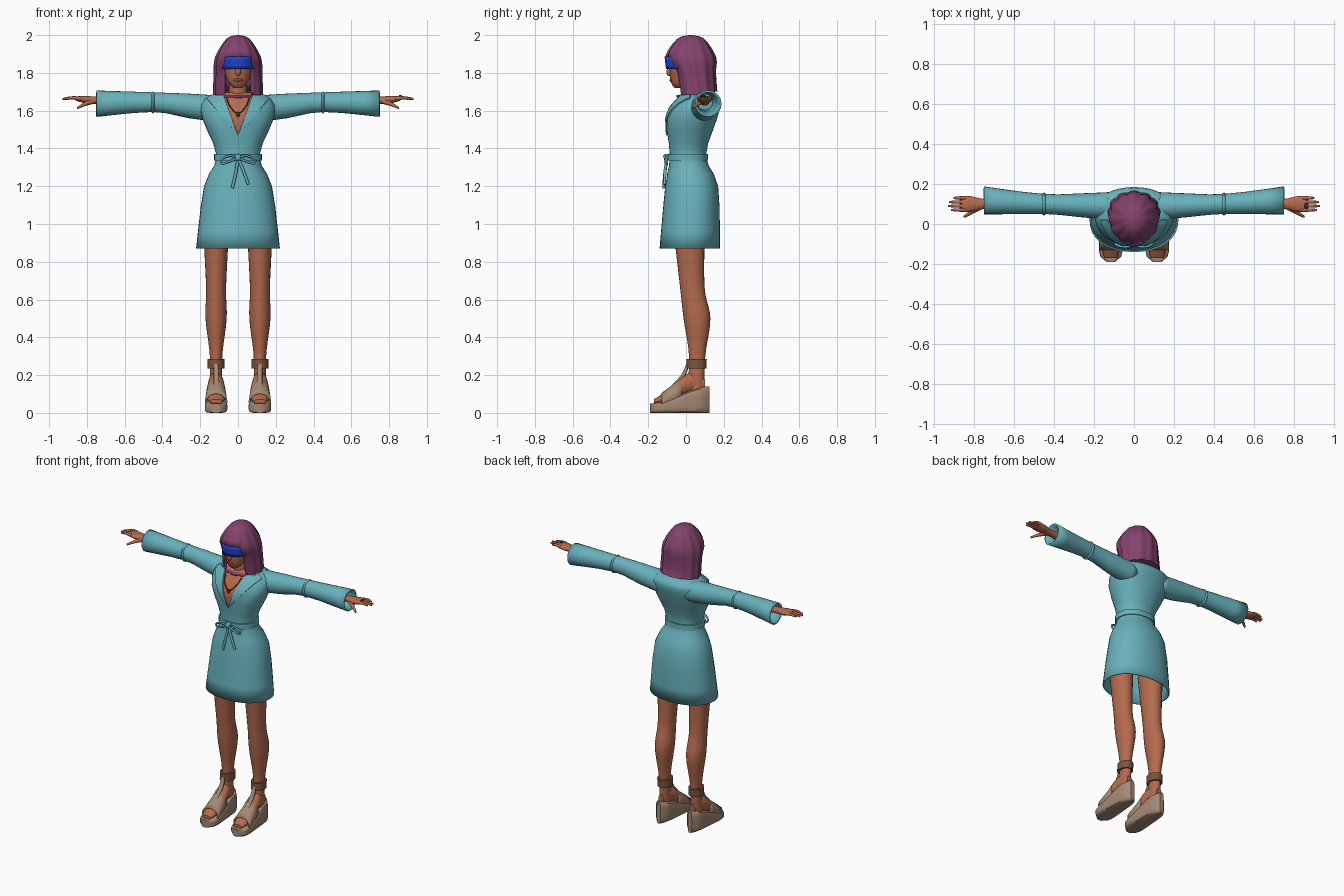
import bpy, bmesh
from math import cos, sin, pi, radians
from mathutils import Matrix

if "Cube" in bpy.data.objects:
    bpy.data.objects.remove(bpy.data.objects["Cube"])


def material(name, *rgb):
    mat = bpy.data.materials.new(name)
    mat.use_nodes = True
    mat.diffuse_color = (*rgb, 1)
    shader = mat.node_tree.nodes["Principled BSDF"]
    shader.inputs["Base Color"].default_value = (*rgb, 1)
    return mat


TEAL = material("teal cloth", .14, .44, .5)
SKIN = material("warm skin", .46, .145, .075)
PLUM = material("plum hair", .23, .055, .155)
TAUPE = material("taupe leather", .37, .25, .175)
BROWN = material("brown strap", .19, .09, .05)
BLUE = material("blue visor", .015, .06, .62)
CYAN = material("cyan light", .05, .45, .5)
LIP = material("lip brown", .26, .06, .04)
DARK = material("dark metal", .04, .025, .02)


def add_object(name, data, mat, both=False):
    ob = bpy.data.objects.new(name, data)
    bpy.context.collection.objects.link(ob)
    data.materials.append(mat)
    if both:
        ob.modifiers.new("mirror", 'MIRROR')
    return ob


def shade(bm, mesh):
    bmesh.ops.recalc_face_normals(bm, faces=bm.faces)
    bm.to_mesh(mesh)
    bm.free()
    mesh.shade_smooth()
    mesh.set_sharp_from_angle(angle=radians(45))


def thicken(ob, depth):
    solid = ob.modifiers.new("thickness", 'SOLIDIFY')
    solid.thickness = depth
    solid.offset = -1


def smooth_rings(keys, steps):
    """Run a smooth curve through the key rings."""
    result = []
    last = len(keys) - 1
    for i in range(last):
        around = (keys[max(i - 1, 0)], keys[i], keys[i + 1], keys[min(i + 2, last)])
        for s in range(steps):
            t = s / steps
            result.append([b + t * (c - a + t * (2 * a - 5 * b + 4 * c - d
                           + t * (3 * b - 3 * c + d - a))) / 2
                           if i + 1 < last or i else b + t * (c - b)
                           for a, b, c, d in zip(*around)])
            if len(keys) > 2:
                result[-1] = [b + t / 2 * (c - a + t * (2 * a - 5 * b + 4 * c - d
                              + t * (3 * b - 3 * c + d - a))) for a, b, c, d in zip(*around)]
    return result + [list(keys[-1])]


def loft(name, keys, mat, axis='z', mid=0, sides=24, power=2, steps=3, caps=True,
         both=False, ripple=0, keep=None):
    """Each key is (place on axis, second centre, first radius, second radius)."""
    bm = bmesh.new()
    rows = []
    for place, centre, wide, deep in smooth_rings(keys, steps):
        row = []
        for i in range(sides):
            turn = 2 * pi * i / sides
            c, s = cos(turn), sin(turn)
            size = (abs(c) ** power + abs(s) ** power) ** (-1 / power)
            size *= 1 + ripple * (abs(cos(6 * turn)) - .5)
            u, v = mid + wide * size * c, centre + deep * size * s
            spot = {'x': (place, u, v), 'y': (u, place, v), 'z': (u, v, place)}[axis]
            row.append(bm.verts.new(spot))
        rows.append(row)
    for low, high in zip(rows, rows[1:]):
        for i in range(sides):
            bm.faces.new((low[i - 1], low[i], high[i], high[i - 1]))
    if caps:
        bm.faces.new(rows[0])
        bm.faces.new(rows[-1])
    if keep:
        dropped = [f for f in bm.faces if not keep(f.calc_center_median())]
        bmesh.ops.delete(bm, geom=dropped, context='FACES')
    mesh = bpy.data.meshes.new(name)
    shade(bm, mesh)
    return add_object(name, mesh, mat, both)


def ball(name, place, radii, mat, both=False):
    bm = bmesh.new()
    bmesh.ops.create_uvsphere(bm, u_segments=16, v_segments=10, radius=1,
                              matrix=Matrix.LocRotScale(place, None, radii))
    mesh = bpy.data.meshes.new(name)
    shade(bm, mesh)
    return add_object(name, mesh, mat, both)


def cord(name, points, depth, mat, tip=1, both=False):
    """A round cord along the points, tapering to the tip."""
    curve = bpy.data.curves.new(name, 'CURVE')
    curve.dimensions = '3D'
    curve.bevel_depth = depth
    curve.bevel_resolution = 2
    curve.resolution_u = 6
    curve.use_fill_caps = True
    spline = curve.splines.new('BEZIER')
    spline.bezier_points.add(len(points) - 1)
    for i, (knot, place) in enumerate(zip(spline.bezier_points, points)):
        knot.co = place
        knot.handle_left_type = knot.handle_right_type = 'AUTO'
        knot.radius = 1 + (tip - 1) * i / (len(points) - 1)
    return add_object(name, curve, mat, both)


# Robe body, open at the hem
robe = loft("robe_body", [(.87, .02, .222, .16), (1.2, .03, .18, .14), (1.36, .01, .113, .095),
                          (1.56, .03, .19, .135), (1.66, .065, .18, .115),
                          (1.7, .04, .06, .05)], TEAL, sides=32, power=2.2, caps=False)
robe.data.materials.append(SKIN)

# Cut the neckline and raise the lapels
NECK_LOW, NECK_SLOPE, LAPEL_SLOPE = 1.47, .36, .85
bm = bmesh.new()
bm.from_mesh(robe.data)
for slope in (NECK_SLOPE, LAPEL_SLOPE):
    for side in (-slope, slope):
        front = [f for f in bm.faces if f.calc_center_median().z > 1.4
                 and f.calc_center_median().y < .04]
        geom = list({g for f in front for g in (*f.verts, *f.edges)}) + front
        bmesh.ops.bisect_plane(bm, geom=geom, dist=1e-5, plane_co=(0, 0, NECK_LOW),
                               plane_no=(1, 0, side))
lapels = []
for face in bm.faces:
    spot = face.calc_center_median()
    rise = spot.z - NECK_LOW
    if spot.y < .03 and rise > 0:
        if abs(spot.x) < NECK_SLOPE * rise:
            face.material_index = 1
        elif abs(spot.x) < LAPEL_SLOPE * rise and rise < .2:
            lapels.append(face)
bmesh.ops.inset_region(bm, faces=lapels, thickness=.001, depth=.007, use_even_offset=False)
shade(bm, robe.data)
thicken(robe, .008)

# Sleeves sweep back towards the open cuffs
sleeve = loft("sleeve", [(.1, 1.61, .07, .07), (.26, 1.625, .06, .065), (.45, 1.645, .05, .052),
                         (.75, 1.637, .07, .07)], TEAL, 'x', mid=.09, caps=False, both=True)
for v in sleeve.data.vertices:
    v.co.y += v.co.x ** 2 / 20
thicken(sleeve, .01)
ball("elbow_fold", (.45, .1, 1.643), (.018, .058, .058), TEAL, both=True)

# Belt and tied bow
loft("belt", [(1.335, .01, .126, .107), (1.37, .01, .126, .107)], TEAL, sides=32, power=2.2)
ball("bow_knot", (0, -.104, 1.352), (.018, .014, .02), TEAL)
cord("right_bow_tail", [(0, -.1, 1.35), (-.012, -.112, 1.27), (-.03, -.118, 1.19)], .008, TEAL)
cord("left_bow_tail", [(0, -.1, 1.35), (.025, -.11, 1.29), (.055, -.113, 1.21)], .008, TEAL)
cord("bow_loop", [(0, -.105, 1.35), (.05, -.115, 1.36), (.09, -.1, 1.325), (.05, -.11, 1.33),
                  (0, -.105, 1.35)], .006, TEAL, both=True)

# Hands with spread fingers
loft("palm", [(.66, 1.65, .026, .024), (.75, 1.655, .025, .02), (.82, 1.66, .04, .018),
              (.86, 1.664, .036, .011)], SKIN, 'x', mid=.1, sides=16, both=True)
for i, finger in enumerate(("index", "middle", "ring", "little")):
    y = .07 + i / 50
    reach = .93 - (i - 1.3) ** 2 / 100
    cord(finger + "_finger", [(.84, y, 1.664), (.88, y, 1.668), (reach, y, 1.662)],
         .011, SKIN, tip=.5, both=True)
cord("thumb", [(.77, .085, 1.65), (.81, .06, 1.635), (.85, .036, 1.614)],
     .015, SKIN, tip=.4, both=True)
ball("finger_jewel", (.86, .09, 1.678), (.008, .016, .006), DARK)

# Legs and feet
STANCE = .116
loft("leg", [(1, .015, .07, .085), (.67, .033, .053, .065), (.5, .058, .056, .071),
             (.3, .059, .033, .043), (.1, .05, .034, .045)],
     SKIN, mid=STANCE, steps=5, both=True)
loft("foot", [(.1, .15, .02, .03), (.02, .16, .04, .055), (-.09, .09, .05, .036),
              (-.17, .06, .032, .012)], SKIN, 'y', mid=STANCE, both=True)

# Wedge sandals: tall at the heel, wide at the toe
wedge = []
for i in range(13):
    s = i / 12
    half = (.095 + .045 * cos(pi * s)) / 2
    round_end = max(.1, 1 - (2 * s - 1) ** 6) ** .5
    wedge.append((.125 - .315 * s, half, (.045 + .02 * s) * round_end, half))
loft("wedge_sole", wedge, TAUPE, 'y', mid=STANCE, power=5, steps=1, both=True)
band = loft("toe_band", [(-.02, .115, .05, .073), (-.13, .06, .06, .045)],
            TAUPE, 'y', mid=STANCE, caps=False, both=True)
thicken(band, .008)
loft("centre_strap", [(.135, -.075, .013, .012), (.2, -.015, .013, .012), (.26, .01, .012, .008)],
     TAUPE, mid=STANCE, power=4, both=True)
loft("ankle_strap", [(.235, .055, .045, .053), (.285, .056, .045, .054)],
     BROWN, mid=STANCE, both=True)

# Neck, face and visor
loft("neck", [(1.58, .03, .06, .06), (1.69, .03, .05, .052), (1.78, .025, .047, .05)], SKIN)
loft("head", [(1.72, -.045, .02, .015), (1.75, -.025, .052, .055), (1.82, .005, .078, .091),
              (1.9, .02, .084, .1)], SKIN)
ball("nose", (0, -.09, 1.805), (.015, .014, .022), SKIN)
ball("lips", (0, -.077, 1.762), (.025, .01, .01), LIP)
visor = loft("visor", [(1.82, 0, .086, .1), (1.888, 0, .09, .108)], BLUE, sides=40,
             caps=False, keep=lambda c: c.y < -.03)
thicken(visor, .006)
ball("visor_light", (0, -.104, 1.853), (.012, .004, .016), CYAN)

# Bobbed hair with a fringe, open around the face, longer in front
FRINGE = 1.885
hair = loft("hair", [(1.67, .06, .128, .105), (1.8, .045, .125, .11), (FRINGE, .025, .117, .13),
                     (1.98, .025, .06, .07), (2, .025, .01, .01)], PLUM, sides=48, ripple=.07,
            keep=lambda c: c.z > FRINGE or c.y > 0 or abs(c.x) > .078)
for v in hair.data.vertices:
    if v.co.z < 1.7:
        v.co.z += (v.co.y + .03) / 6
thicken(hair, .015)

# Necklace and pendant
cord("necklace", [(-.06, -.045, 1.665), (-.04, -.084, 1.62), (0, -.098, 1.588),
                  (.04, -.084, 1.62), (.06, -.045, 1.665)], .003, DARK)
ball("pendant", (0, -.1, 1.578), (.01, .005, .014), DARK)
